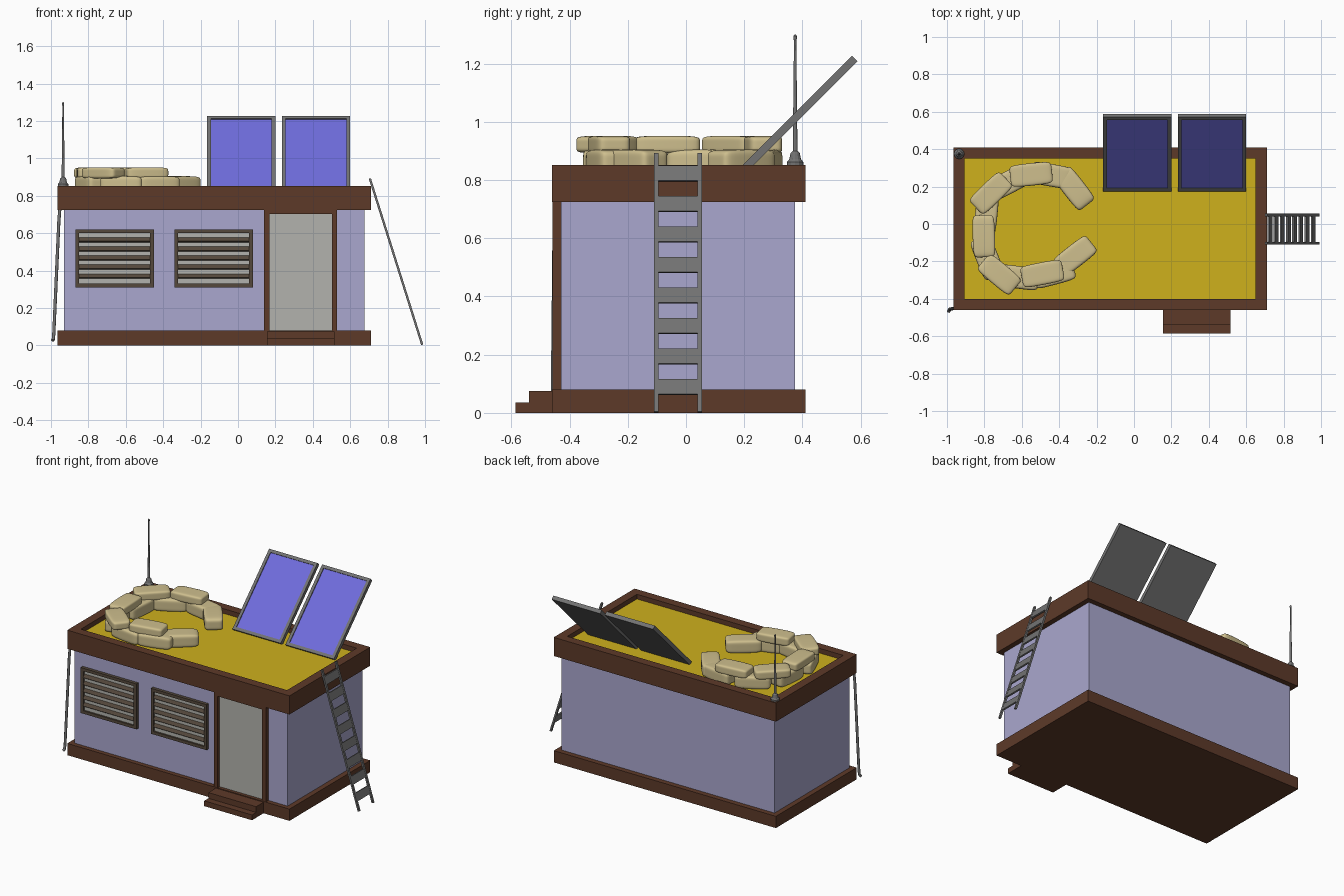
import bpy, bmesh
from math import radians, atan2, hypot
from mathutils import Vector, Matrix

if "Cube" in bpy.data.objects:
    bpy.data.objects.remove(bpy.data.objects["Cube"])


def material(name, rgb):
    m = bpy.data.materials.new(name)
    m.diffuse_color = (*rgb, 1)
    m.use_nodes = True
    m.node_tree.nodes["Principled BSDF"].inputs["Base Color"].default_value = m.diffuse_color
    return m


BROWN = material("brown_trim", (0.11, 0.042, 0.022))
WALL = material("wall_paint", (0.40, 0.39, 0.62))
YELLOW = material("roof_yellow", (0.62, 0.44, 0.012))
BLUE = material("solar_blue", (0.16, 0.15, 0.72))
SAND = material("sand_cloth", (0.62, 0.52, 0.27))
SHUTTER = material("shutter_brown", (0.09, 0.065, 0.045))
PALE = material("pale_pane", (0.45, 0.45, 0.42))
STEEL = material("steel", (0.17, 0.17, 0.17))


def finish(name, bm, mat=None):
    me = bpy.data.meshes.new(name)
    bm.to_mesh(me)
    bm.free()
    ob = bpy.data.objects.new(name, me)
    bpy.context.collection.objects.link(ob)
    if mat:
        me.materials.append(mat)
    return ob


def box(name, lo, hi, mat=None, recess=None):
    """Box between two corners; recess = (face normal, rim width, depth)."""
    lo, hi = Vector(lo), Vector(hi)
    bm = bmesh.new()
    bmesh.ops.create_cube(bm, size=1, matrix=Matrix.Translation((lo + hi) / 2)
                          @ Matrix.Diagonal((*(hi - lo), 1)))
    if recess:
        n, rim, depth = recess
        bm.normal_update()
        f = [f for f in bm.faces if f.normal.dot(Vector(n)) > 0.9]
        bmesh.ops.inset_region(bm, faces=f, thickness=rim, use_even_offset=True)
        bmesh.ops.extrude_face_region  # rim is cut, now sink the middle
        ext = bmesh.ops.extrude_face_region(bm, geom=f)
        verts = [v for v in ext["geom"] if isinstance(v, bmesh.types.BMVert)]
        bmesh.ops.translate(bm, verts=verts, vec=-Vector(n) * depth)
        bmesh.ops.delete(bm, geom=[x for x in f if x.is_valid], context="FACES")
        bmesh.ops.recalc_face_normals(bm, faces=bm.faces)
    return finish(name, bm, mat)


def lathe(name, profile, loc, mat, sides=12):
    bm = bmesh.new()
    rings = [[bm.verts.new(Matrix.Rotation(radians(360 * i / sides), 3, "Z") @ Vector((r, 0, z)))
              for i in range(sides)] for r, z in profile]
    for a, b in zip(rings, rings[1:]):
        for i in range(sides):
            j = (i + 1) % sides
            bm.faces.new((a[i], a[j], b[j], b[i]))
    bm.faces.new(rings[0][::-1])
    bm.faces.new(rings[-1])
    ob = finish(name, bm, mat)
    ob.location = loc
    return ob


# Building shell
box("base", (-0.965, -0.46, 0), (0.71, 0.41, 0.08), BROWN)
box("walls", (-0.93, -0.43, 0.08), (0.675, 0.375, 0.73), WALL)
box("parapet", (-0.965, -0.46, 0.725), (0.71, 0.41, 0.852), BROWN, ((0, 0, 1), 0.06, 0.042))
box("roof_floor", (-0.905, -0.40, 0.80), (0.65, 0.35, 0.82), YELLOW)

# Door with frame and steps
box("door_jamb_left", (0.14, -0.458, 0.08), (0.168, -0.42, 0.73), BROWN)
box("door_jamb_right", (0.502, -0.458, 0.08), (0.53, -0.42, 0.73), BROWN)
box("door_head", (0.168, -0.458, 0.703), (0.502, -0.42, 0.73), BROWN)
box("door", (0.168, -0.438, 0.08), (0.502, -0.42, 0.703), PALE)
box("upper_step", (0.155, -0.54, 0), (0.515, -0.455, 0.075), BROWN)
box("lower_step", (0.155, -0.585, 0), (0.515, -0.535, 0.036), BROWN)

# Louvred windows
for side, x in (("left", -0.87), ("right", -0.34)):
    w, z0, z1 = 0.42, 0.31, 0.62
    box(f"{side}_window_frame", (x, -0.452, z0), (x + w, -0.42, z1), SHUTTER,
        ((0, -1, 0), 0.02, 0.014))
    box(f"{side}_window_pane", (x + 0.02, -0.44, z0 + 0.02), (x + w - 0.02, -0.43, z1 - 0.02), PALE)
    for i in range(5):
        slat = box(f"{side}_window_slat_{i + 1}", (-0.19, -0.012, -0.005), (0.19, 0.012, 0.005), SHUTTER)
        slat.location = (x + w / 2, -0.443, z0 + 0.06 + i * 0.0485)
        slat.rotation_euler.x = radians(55)

# Solar panels, tilted 45 degrees
for side, x in (("left", 0.0175), ("right", 0.4175)):
    for part, ob in (
        ("frame", box(f"{side}_solar_frame", (-0.1825, -0.28, -0.013), (0.1825, 0.28, 0.013),
                      STEEL, ((0, 0, 1), 0.02, 0.008))),
        ("cells", box(f"{side}_solar_cells", (-0.1625, -0.26, 0.0), (0.1625, 0.26, 0.007), BLUE)),
    ):
        ob.location = (x, 0.382, 1.02)
        ob.rotation_euler.x = radians(45)

# Ladder leaning on the right side, built upright then tilted
foot, top = Vector((0.985, -0.0275, 0.003)), Vector((0.705, -0.0275, 0.892))
length = (top - foot).length
tilt = atan2(top.x - foot.x, top.z - foot.z)
parts = [box(f"ladder_rail_{n}", (-0.006, y - 0.0075, 0), (0.006, y + 0.0075, length), STEEL)
         for n, y in (("front", -0.075), ("back", 0.075))]
for i in range(8):
    z = (0.086 + 0.105 * i) * length / 0.89
    parts.append(box(f"ladder_rung_{i + 1}", (-0.005, -0.07, z - 0.027), (0.005, 0.07, z + 0.027), STEEL))
for ob in parts:
    ob.location = foot
    ob.rotation_euler.y = tilt

# Antenna on the back left corner
lathe("antenna", [(0.028, 0), (0.028, 0.012), (0.02, 0.022), (0.016, 0.042), (0.008, 0.05),
                  (0.006, 0.25), (0.004, 0.43), (0.006, 0.435), (0.006, 0.445), (0.002, 0.45)],
      (-0.935, 0.375, 0.85), STEEL)

# Drain pipe on the front left corner
curve = bpy.data.curves.new("drain_pipe", "CURVE")
curve.dimensions = "3D"
curve.bevel_depth = 0.009
curve.bevel_resolution = 2
curve.use_fill_caps = True
path = [(-0.952, -0.448, 0.74), (-0.958, -0.45, 0.66), (-0.985, -0.456, 0.06),
        (-0.987, -0.46, 0.035), (-0.991, -0.468, 0.026)]
spline = curve.splines.new("POLY")
spline.points.add(len(path) - 1)
for p, co in zip(spline.points, path):
    p.co = (*co, 1)
curve.materials.append(STEEL)
bpy.context.collection.objects.link(bpy.data.objects.new("drain_pipe", curve))


# Sandbags: soft subdivided boxes in a two-layer horseshoe
def sandbag(name, x, y, z, angle, size):
    bm = bmesh.new()
    bmesh.ops.create_cube(bm, size=1)
    bmesh.ops.subdivide_edges(bm, edges=bm.edges, cuts=2, use_grid_fill=True)
    for v in bm.verts:
        if abs(v.co.x) > 0.4:
            v.co.y *= 0.92
            v.co.z *= 0.9
        else:
            v.co.x *= 1.7
        if abs(v.co.y) < 0.3:
            v.co.y *= 1.5
        v.co = Vector(a * b for a, b in zip(v.co, size))
    for f in bm.faces:
        f.smooth = True
    ob = finish(name, bm, SAND)
    ob.modifiers.new("soft", "SUBSURF").levels = 2
    ob.modifiers["soft"].render_levels = 2
    ob.location = (x, y, z)
    ob.rotation_euler.z = radians(angle)


lower = [(-0.32, 0.19, -52), (-0.44, 0.26, -10), (-0.665, 0.225, 28), (-0.79, 0.05, 84),
         (-0.785, -0.18, 112), (-0.62, -0.285, -8), (-0.43, -0.265, 15), (-0.315, -0.17, 38)]
upper = [(-0.55, 0.265, 6), (-0.765, 0.165, 44), (-0.803, -0.065, 92),
         (-0.72, -0.27, -40), (-0.49, -0.265, 11)]
for i, (x, y, a) in enumerate(lower):
    sandbag(f"lower_sandbag_{i + 1}", x, y, 0.862, a, (0.225, 0.12, 0.086))
for i, (x, y, a) in enumerate(upper):
    sandbag(f"upper_sandbag_{i + 1}", x, y, 0.922, a, (0.225, 0.12, 0.06))
